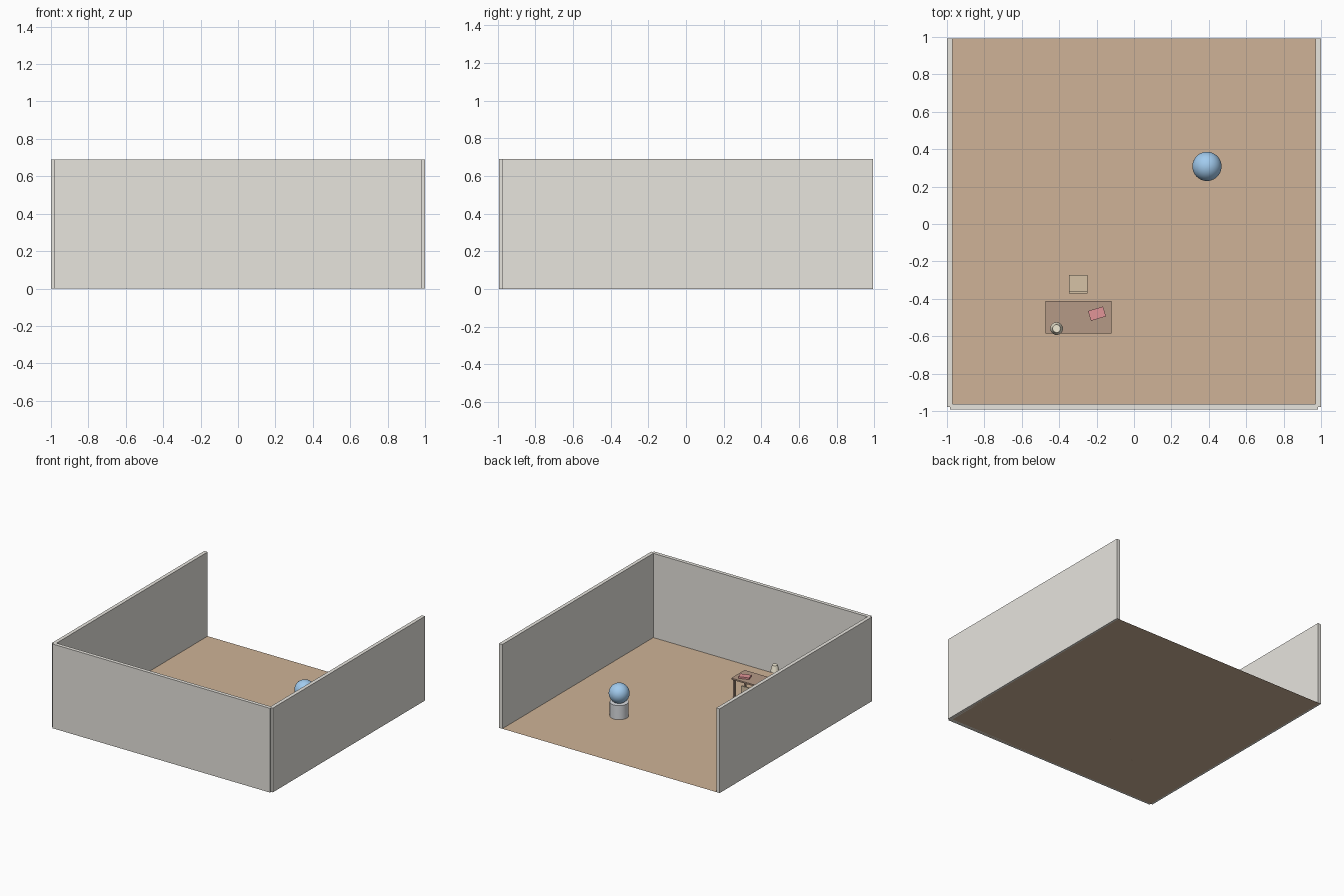
import bpy
from math import radians

if "Cube" in bpy.data.objects:
    bpy.data.objects.remove(bpy.data.objects["Cube"])


def material(name, rgb):
    m = bpy.data.materials.new(name)
    m.diffuse_color = (*rgb, 1)
    m.use_nodes = True
    m.node_tree.nodes["Principled BSDF"].inputs["Base Color"].default_value = m.diffuse_color
    return m


PLASTER = material("plaster", (0.80, 0.78, 0.73))
FLOOR = material("floor_wood", (0.62, 0.45, 0.31))
DESK = material("desk_wood", (0.46, 0.32, 0.24))
CHAIR = material("chair_wood", (0.67, 0.54, 0.38))
RED = material("red_cover", (0.75, 0.30, 0.31))
BLUE = material("blue", (0.36, 0.60, 0.86))
STONE = material("stone", (0.70, 0.72, 0.75))
CREAM = material("cream", (0.88, 0.82, 0.66))
METAL = material("dark_metal", (0.25, 0.25, 0.26))


def finish(name, mat, smooth=False):
    ob = bpy.context.object
    ob.name = name
    ob.data.materials.append(mat)
    if smooth:
        bpy.ops.object.shade_smooth_by_angle(angle=radians(35))
    return ob


def box(name, lo, hi, mat, turn=0):
    bpy.ops.mesh.primitive_cube_add(
        size=1, location=[(a + b) / 2 for a, b in zip(lo, hi)], rotation=(0, 0, turn))
    bpy.context.object.scale = [b - a for a, b in zip(lo, hi)]
    return finish(name, mat)


def cone(name, x, y, z0, z1, r0, r1, mat):
    bpy.ops.mesh.primitive_cone_add(
        vertices=32, radius1=r0, radius2=r1, depth=z1 - z0, location=(x, y, (z0 + z1) / 2))
    return finish(name, mat, True)


def legs(name, x0, x1, y0, y1, top, w, mat):
    for sx, x in (("left", x0), ("right", x1)):
        for sy, y in (("front", y0), ("back", y1)):
            box(f"{name}_{sy}_{sx}_leg", (x - w / 2, y - w / 2, 0),
                (x + w / 2, y + w / 2, top), mat)


# Room: floor sheet and three walls, open at the back
bpy.ops.mesh.primitive_plane_add(size=1.97, location=(0, 0.0075, 0))
finish("floor", FLOOR)
H = 0.69
box("front_wall", (-0.985, -0.9925, 0), (0.985, -0.9625, H), PLASTER)
for side, s in (("left", -1), ("right", 1)):
    box(f"{side}_wall", (s * 0.985 - 0.015, -0.9775, 0), (s * 0.985 + 0.015, 0.9925, H), PLASTER)

# Desk
box("desk_top", (-0.474, -0.586, 0.158), (-0.121, -0.413, 0.170), DESK)
legs("desk", -0.457, -0.138, -0.569, -0.430, 0.158, 0.015, DESK)

# Book lying at an angle
box("book", (-0.240, -0.507, 0.170), (-0.156, -0.452, 0.184), RED, radians(17))

# Desk lamp
LX, LY = -0.414, -0.559
cone("lamp_base", LX, LY, 0.170, 0.176, 0.022, 0.022, METAL)
cone("lamp_stem", LX, LY, 0.176, 0.255, 0.004, 0.004, METAL)
cone("lamp_shade", LX, LY, 0.250, 0.302, 0.034, 0.021, CREAM)

# Chair with its back against the desk
box("chair_seat", (-0.347, -0.372, 0.088), (-0.248, -0.274, 0.098), CHAIR)
box("chair_back", (-0.347, -0.372, 0.098), (-0.248, -0.360, 0.160), CHAIR)
legs("chair", -0.340, -0.255, -0.365, -0.281, 0.088, 0.010, CHAIR)

# Pedestal carrying a ball
cone("pedestal", 0.39, 0.308, 0, 0.115, 0.07, 0.07, STONE)
bpy.ops.mesh.primitive_uv_sphere_add(
    segments=40, ring_count=20, radius=0.078, location=(0.39, 0.308, 0.186))
finish("ball", BLUE, True)
